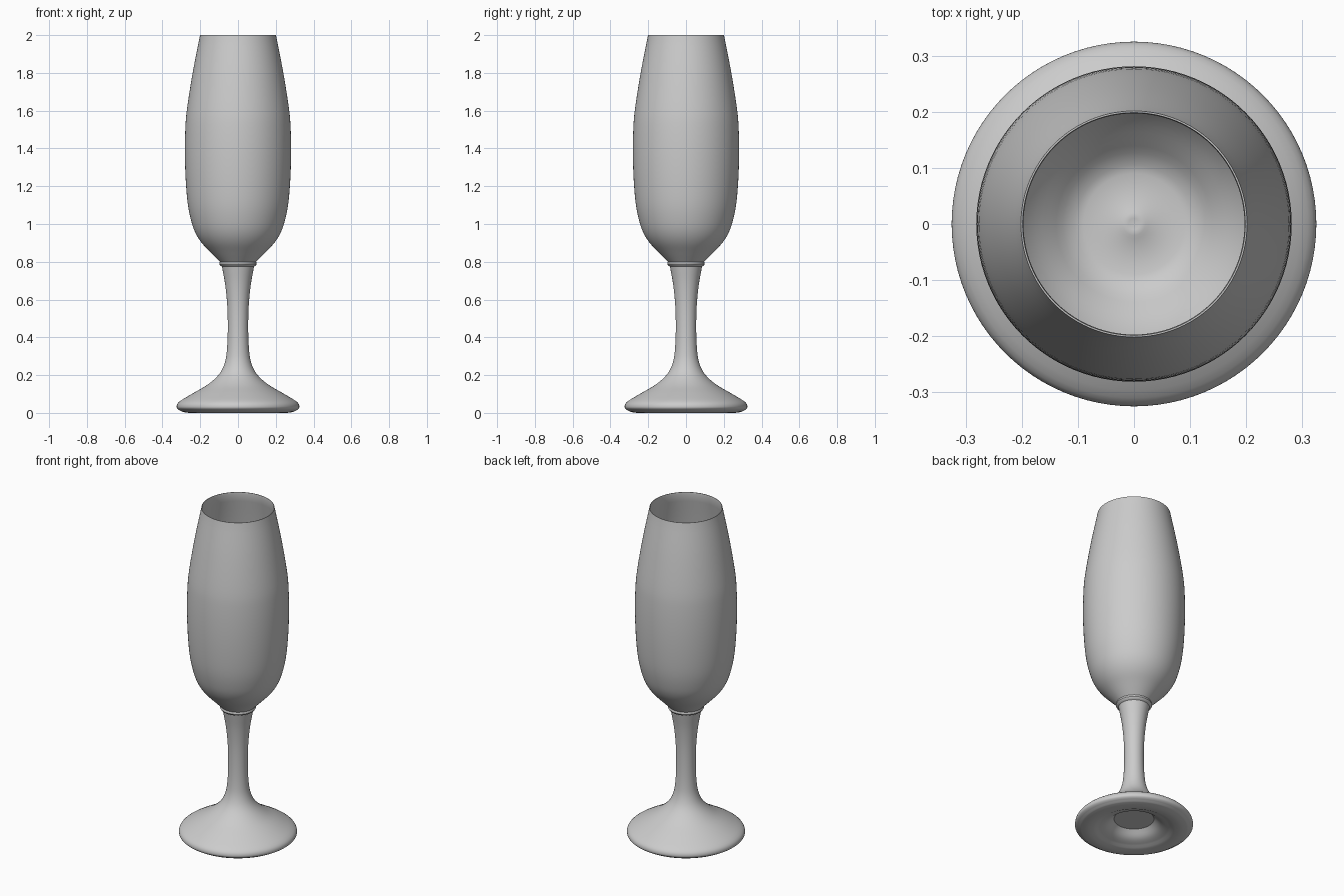
import bpy, bmesh, math
from mathutils import Vector

cube = bpy.data.objects.get("Cube")
if cube:
    bpy.data.objects.remove(cube)

grey = bpy.data.materials.new("pale grey")
grey.use_nodes = True
grey.diffuse_color = (0.6, 0.6, 0.6, 1)
grey.node_tree.nodes["Principled BSDF"].inputs["Base Color"].default_value = (0.6, 0.6, 0.6, 1)


def smooth_curve(points, steps=4):
    """Pass a flowing curve through (radius, height) points."""
    p = [Vector(q) for q in points]
    p = [2 * p[0] - p[1]] + p + [2 * p[-1] - p[-2]]
    out = []
    for a, b, c, d in zip(p, p[1:], p[2:], p[3:]):
        for i in range(steps):
            t = i / steps
            out.append(0.5 * (2 * b + (c - a) * t + (2 * a - 5 * b + 4 * c - d) * t ** 2
                              + (3 * b - a - 3 * c + d) * t ** 3))
    return out + [p[-2]]


def lathe(name, profile, segments=96):
    """Spin a profile about the z axis into a smooth solid."""
    bm = bmesh.new()
    verts = [bm.verts.new((max(r, 0), 0, z)) for r, z in profile]
    edges = [bm.edges.new(pair) for pair in zip(verts, verts[1:])]
    bmesh.ops.spin(bm, geom=verts + edges, axis=(0, 0, 1), cent=(0, 0, 0),
                   angle=math.tau, steps=segments, use_merge=True)
    bmesh.ops.remove_doubles(bm, verts=bm.verts, dist=0.0002)
    bmesh.ops.recalc_face_normals(bm, faces=bm.faces)
    mesh = bpy.data.meshes.new(name)
    bm.to_mesh(mesh)
    bm.free()
    mesh.materials.append(grey)
    obj = bpy.data.objects.new(name, mesh)
    bpy.context.collection.objects.link(obj)
    bpy.ops.object.select_all(action="DESELECT")
    obj.select_set(True)
    bpy.context.view_layer.objects.active = obj
    bpy.ops.object.shade_smooth_by_angle(angle=math.radians(40))


# Foot and stem: hollowed underside, rounded rim, waisted stem, small collar
underside = [(0, 0.065), (0.11, 0.065)]
hollow = smooth_curve([(0.11, 0.065), (0.15, 0.03), (0.2, 0.012), (0.25, 0.003), (0.29, 0.008),
                       (0.315, 0.017), (0.325, 0.033), (0.31, 0.06), (0.24, 0.103),
                       (0.16, 0.15), (0.1, 0.205), (0.07, 0.265), (0.058, 0.34),
                       (0.054, 0.45), (0.057, 0.57), (0.068, 0.68), (0.085, 0.775)])
collar = [(0.094, 0.78), (0.099, 0.788), (0.096, 0.8), (0, 0.8)]
for point in hollow:
    point.y = max(point.y, 0)
lowest = min(p.y for p in hollow)
for point in hollow:
    if point.y < 0.01:
        point.y -= lowest
lathe("foot_and_stem", underside + hollow[1:] + collar)

# Bowl: thin wall, wide belly, narrower mouth, flat inner floor with a tiny bump
outer = smooth_curve([(0.096, 0.8), (0.145, 0.85), (0.192, 0.9), (0.224, 0.95),
                      (0.246, 1.01), (0.265, 1.1), (0.276, 1.22), (0.281, 1.36),
                      (0.279, 1.5), (0.27, 1.61), (0.24, 1.8), (0.203, 1.99)])
lip = [(0.2015, 2.0), (0.1985, 2.0)]
inner = [(r - 0.006, z) for r, z in reversed(outer) if z > 0.83]
floor = [(0.105, 0.822), (0.09, 0.818), (0.026, 0.816), (0.02, 0.82), (0.01, 0.819), (0, 0.818)]
lathe("bowl", [(0, 0.8)] + outer + lip + inner + floor)
